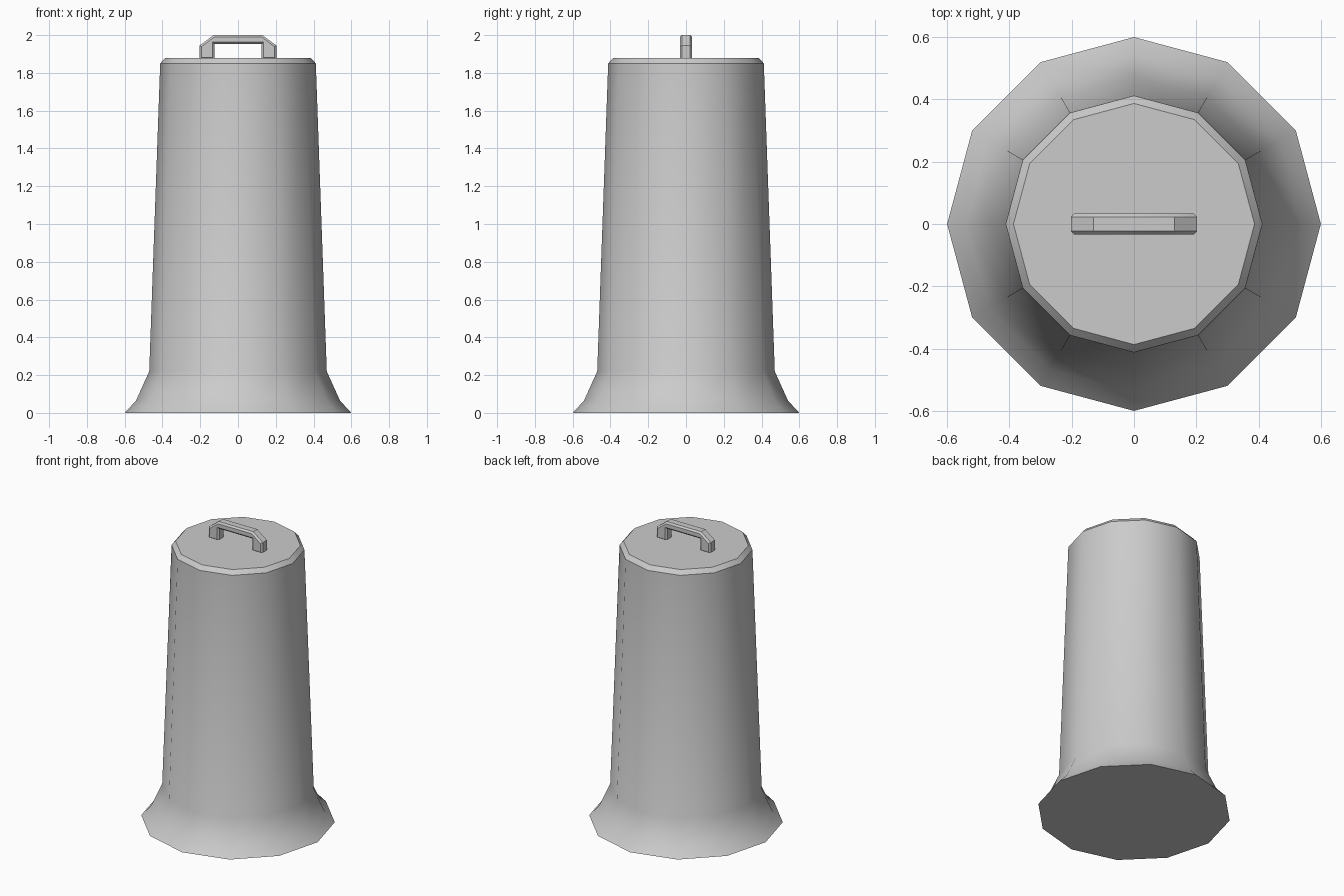
import bpy, bmesh, math

if "Cube" in bpy.data.objects:
    bpy.data.objects.remove(bpy.data.objects["Cube"], do_unlink=True)

GREY = (0.6, 0.6, 0.6, 1.0)
grey = bpy.data.materials.new("plain grey")
grey.use_nodes = True
grey.diffuse_color = GREY
grey.node_tree.nodes["Principled BSDF"].inputs["Base Color"].default_value = GREY


def finish(name, bm, angle):
    """Turn a bmesh into a named, shaded object."""
    bmesh.ops.recalc_face_normals(bm, faces=bm.faces)
    mesh = bpy.data.meshes.new(name)
    bm.to_mesh(mesh)
    bm.free()
    mesh.materials.append(grey)
    obj = bpy.data.objects.new(name, mesh)
    bpy.context.collection.objects.link(obj)
    bpy.ops.object.select_all(action="DESELECT")
    obj.select_set(True)
    bpy.context.view_layer.objects.active = obj
    bpy.ops.object.shade_smooth_by_angle(angle=math.radians(angle))
    return obj


# Tapered body with flared foot and chamfered rim, twelve sides
SIDES = 12
profile = [(0.6, 0), (0.54, 0.065), (0.47, 0.22), (0.412, 1.85), (0.387, 1.878)]
bm = bmesh.new()
rings = []
for r, z in profile:
    angles = [math.tau * i / SIDES for i in range(SIDES)]
    rings.append([bm.verts.new((r * math.cos(a), r * math.sin(a), z)) for a in angles])
for low, high in zip(rings, rings[1:]):
    for i in range(SIDES):
        j = (i + 1) % SIDES
        bm.faces.new((low[i], low[j], high[j], high[i]))
bm.faces.new(rings[0])
bm.faces.new(rings[-1])
finish("body", bm, 35)

# Lid handle: mirrored arch outline, extruded in depth, long edges chamfered
HALF_DEPTH = 0.033
half = [(0.125, 1.87), (0.203, 1.87), (0.203, 1.945), (0.13, 2.0)]
inner_top = 1.952
outline = [(0.125, inner_top)] + half
outline += [(-x, z) for x, z in reversed(outline)]
bm = bmesh.new()
face = bm.faces.new([bm.verts.new((x, -HALF_DEPTH, z)) for x, z in outline])
grown = bmesh.ops.extrude_face_region(bm, geom=[face])["geom"]
for v in grown:
    if isinstance(v, bmesh.types.BMVert):
        v.co.y = HALF_DEPTH
bmesh.ops.recalc_face_normals(bm, faces=bm.faces)
long_edges = [e for e in bm.edges
              if abs(e.verts[0].co.y - e.verts[1].co.y) < 0.001]
bmesh.ops.bevel(bm, geom=long_edges, offset=0.011, segments=1,
                profile=0.5, affect="EDGES")
finish("lid_handle", bm, 35)
